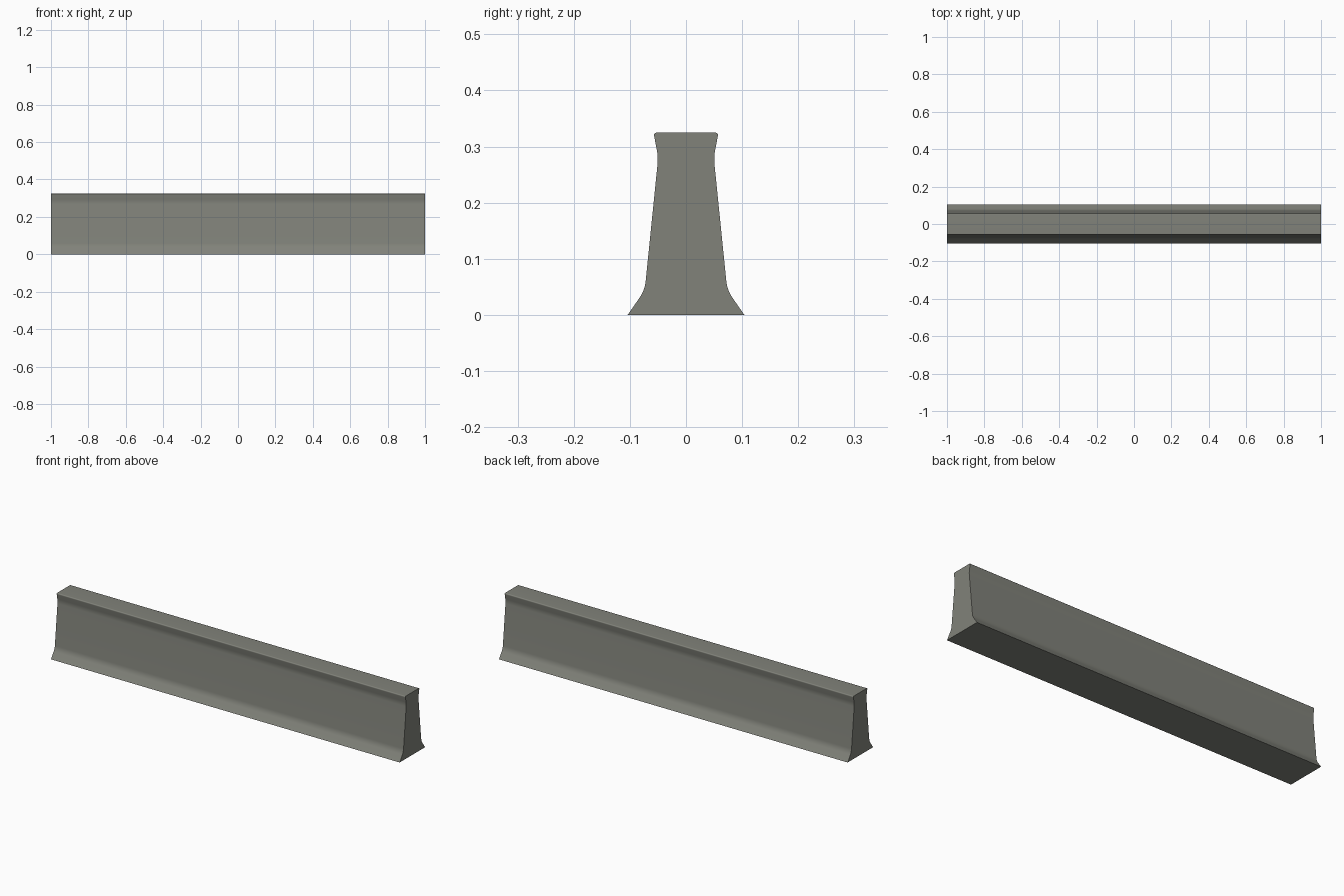
import bpy, bmesh, math
from mathutils import Vector

if "Cube" in bpy.data.objects:
    bpy.data.objects.remove(bpy.data.objects["Cube"])

HALF_LENGTH = 1.0

# Half profile (y, z, rounding distance), foot to top
corners = [(0.104, 0.0, 0), (0.0735, 0.044, 0.016), (0.0495, 0.281, 0.013), (0.058, 0.325, 0.007)]


def rounded(points, steps=8):
    """Replace each marked corner by a smooth curve."""
    pts = [Vector(p[:2]) for p in points] + [Vector((0, points[-1][1]))]
    out = []
    for i, (_, _, d) in enumerate(points):
        p = pts[i]
        if d == 0:
            out.append(p)
            continue
        a = p + (pts[i - 1] - p).normalized() * d
        b = p + (pts[i + 1] - p).normalized() * d
        for s in range(steps + 1):
            t = s / steps
            out.append(a * (1 - t) ** 2 + p * 2 * t * (1 - t) + b * t * t)
    return out


half = rounded(corners)
profile = half + [Vector((-p.x, p.y)) for p in reversed(half)]

# Barrier body: profile extruded along x
bm = bmesh.new()
face = bm.faces.new([bm.verts.new((-HALF_LENGTH, p.x, p.y)) for p in profile])
ext = bmesh.ops.extrude_face_region(bm, geom=[face], use_keep_orig=True)
verts = [g for g in ext["geom"] if isinstance(g, bmesh.types.BMVert)]
bmesh.ops.translate(bm, verts=verts, vec=(2 * HALF_LENGTH, 0, 0))
bmesh.ops.recalc_face_normals(bm, faces=bm.faces)
mesh = bpy.data.meshes.new("concrete_barrier")
bm.to_mesh(mesh)
bm.free()
barrier = bpy.data.objects.new("concrete_barrier", mesh)
bpy.context.collection.objects.link(barrier)

# Concrete colour
mat = bpy.data.materials.new("concrete_grey")
mat.diffuse_color = (0.22, 0.225, 0.195, 1)
mat.use_nodes = True
mat.node_tree.nodes["Principled BSDF"].inputs["Base Color"].default_value = mat.diffuse_color
mesh.materials.append(mat)

# Smooth curved sides, sharp ends and foot edges
bpy.context.view_layer.objects.active = barrier
barrier.select_set(True)
bpy.ops.object.shade_smooth_by_angle(angle=math.radians(35))
